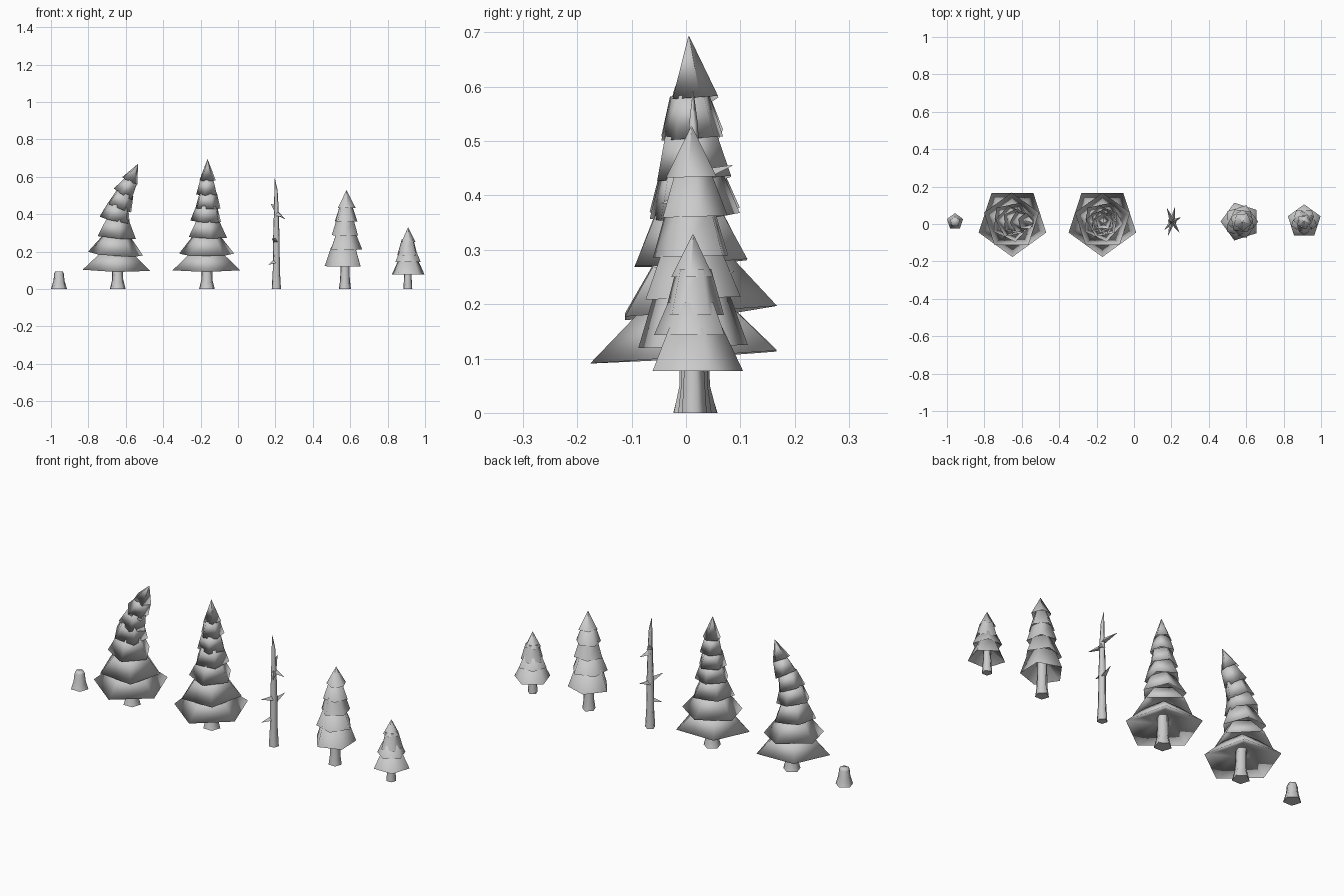
import bpy, bmesh
from math import sin, cos, pi, radians
from mathutils import Vector, Matrix, Euler

if "Cube" in bpy.data.objects:
    bpy.data.objects.remove(bpy.data.objects["Cube"])

Y0 = 0.013  # common depth of all the plants


def loft(bm, rings):
    """Skin a list of vertex-position rings and cap both ends."""
    loops = [[bm.verts.new(p) for p in ring] for ring in rings]
    n = len(loops[0])
    for a, b in zip(loops, loops[1:]):
        for i in range(n):
            j = (i + 1) % n
            bm.faces.new((a[i], a[j], b[j], b[i]))
    bm.faces.new(loops[0][::-1])
    bm.faces.new(loops[-1])


def ring(r, z, phase, n=5, mat=Matrix()):
    return [mat @ Vector((r * cos(phase + 2 * pi * i / n), r * sin(phase + 2 * pi * i / n), z))
            for i in range(n)]


def finish(name, bm, angle):
    bmesh.ops.recalc_face_normals(bm, faces=bm.faces[:])
    me = bpy.data.meshes.new(name)
    bm.to_mesh(me)
    bm.free()
    ob = bpy.data.objects.new(name, me)
    bpy.context.collection.objects.link(ob)
    bpy.ops.object.select_all(action='DESELECT')
    ob.select_set(True)
    bpy.context.view_layer.objects.active = ob
    bpy.ops.object.shade_smooth_by_angle(angle=radians(angle))
    return ob


def trunk(name, x, profile, phase=pi / 2):
    """Five-sided trunk from (radius, z, x shift) points."""
    bm = bmesh.new()
    loft(bm, [ring(r, z, phase, mat=Matrix.Translation((x + dx, Y0, 0))) for r, z, dx in profile])
    return finish(name, bm, 75)


def canopy(name, layers, phase, pitch=0.0, angle=75):
    """Stack of hollow pentagonal skirts: (x, rim z, rim radius, top radius, height, lean degrees)."""
    bm = bmesh.new()
    for i, (x, z, r, top, h, lean) in enumerate(layers):
        mat = Matrix.Translation((x, Y0, z)) @ Euler((pitch, radians(lean), 0)).to_matrix().to_4x4()
        ph = phase + i * pi + (0.2 * (i // 2))
        loft(bm, [ring(0.3 * r, 0.58 * h, ph, mat=mat),
                  ring(r, 0, ph, mat=mat),
                  ring(top, h, ph, mat=mat)])
    return finish(name, bm, angle)


# stump
trunk("stump", -0.957, [(.045, 0, 0), (.031, .045, 0), (.027, .082, 0), (.022, .093, 0)])

# leaning tall tree
trunk("leaning_trunk", -0.643, [(.044, 0, 0), (.031, .05, 0), (.027, .2, -.005)])
canopy("leaning_canopy", [
    (-.650, .104, .190, .085, .095, 1),
    (-.655, .186, .155, .070, .105, 4),
    (-.655, .278, .110, .062, .100, 5),
    (-.655, .368, .088, .058, .085, 12),
    (-.638, .436, .072, .050, .085, 22),
    (-.613, .506, .060, .038, .085, 32),
    (-.579, .578, .047, .001, .100, 26)], -pi / 2, 0.07, 180)

# straight tall tree
trunk("straight_trunk", -0.166, [(.044, 0, 0), (.031, .05, 0), (.027, .2, 0)])
canopy("straight_canopy", [
    (-.169, .104, .190, .085, .095, 0),
    (-.168, .186, .155, .070, .105, 0),
    (-.168, .278, .110, .062, .095, 2),
    (-.168, .361, .088, .058, .085, 3),
    (-.165, .432, .072, .050, .080, 2),
    (-.164, .505, .060, .038, .080, 0),
    (-.163, .580, .046, .001, .113, 0)], -pi / 2, 0.07, 180)

# bare dead trunk with pointed broken branches
trunk("dead_trunk", 0.205, [(.026, 0, 0), (.020, .1, 0), (.018, .27, 0), (.013, .43, 0),
                            (.009, .53, -.002), (.001, .592, -.009)])
bm = bmesh.new()
for base_z, tip in [(.405, (.250, .035, .375)), (.40, (.242, -.045, .385)), (.15, (.163, -.03, .13)),
                    (.43, (.176, .085, .455)), (.24, (.218, .088, .26)), (.255, (.182, -.063, .27))]:
    start, end = Vector((.205, Y0, base_z)), Vector(tip)
    d = end - start
    mat = Matrix.Translation(start) @ d.to_track_quat('Z', 'Y').to_matrix().to_4x4()
    loft(bm, [ring(.016, 0, pi / 2, 3, mat), ring(.001, d.length, pi / 2, 3, mat)])
finish("dead_branches", bm, 30)

# medium tree
trunk("medium_trunk", 0.572, [(.034, 0, 0), (.027, .05, 0), (.024, .2, 0)])
canopy("medium_canopy", [
    (.569, .122, .106, .070, .105, 0),
    (.572, .211, .092, .056, .090, 0),
    (.574, .288, .074, .048, .085, 0),
    (.576, .361, .064, .034, .085, 0),
    (.580, .434, .050, .001, .093, 0)], pi, 0.03)

# small tree
trunk("small_trunk", 0.908, [(.025, 0, 0), (.022, .05, 0), (.018, .12, 0)])
canopy("small_canopy", [
    (.910, .077, .092, .054, .080, 0),
    (.909, .143, .072, .046, .060, 0),
    (.909, .180, .058, .034, .085, 0),
    (.909, .250, .041, .001, .078, 0)], pi / 2)
